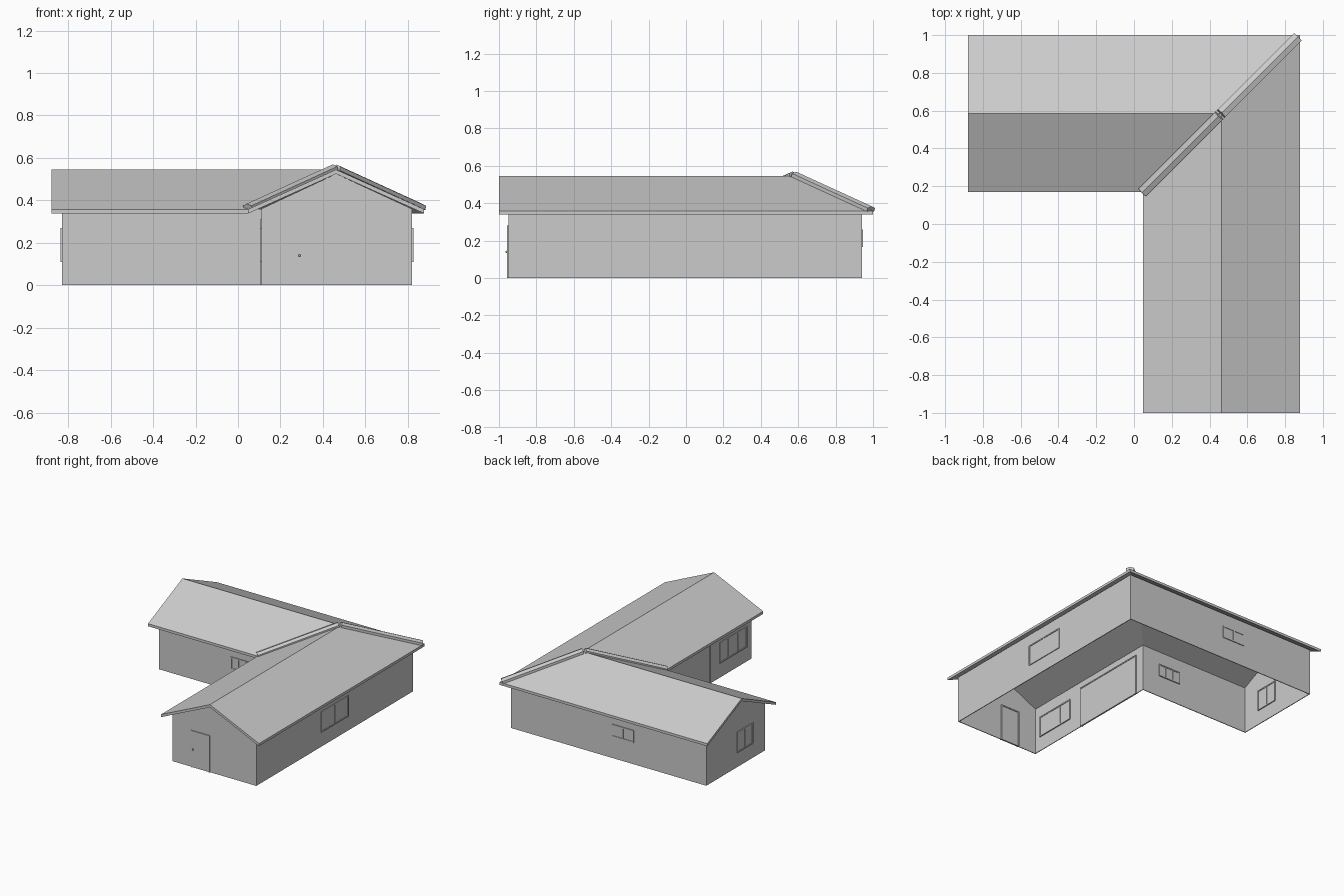
import bpy, bmesh, math
from mathutils import Matrix, Vector

cube = bpy.data.objects.get("Cube")
if cube:
    bpy.data.objects.remove(cube, do_unlink=True)

grey = bpy.data.materials.new("light grey")
grey.use_nodes = True
grey.diffuse_color = (0.6, 0.6, 0.6, 1)
grey.node_tree.nodes["Principled BSDF"].inputs["Base Color"].default_value = grey.diffuse_color


def finish(name, bm, matrix=Matrix()):
    mesh = bpy.data.meshes.new(name)
    bm.to_mesh(mesh)
    bm.free()
    mesh.materials.append(grey)
    obj = bpy.data.objects.new(name, mesh)
    obj.matrix_world = matrix
    bpy.context.collection.objects.link(obj)
    return obj


def add_box(bm, low, high):
    low, high = Vector(low), Vector(high)
    size = Matrix.Diagonal((*(high - low), 1))
    bmesh.ops.create_cube(bm, size=1, matrix=Matrix.Translation((low + high) / 2) @ size)


# Main dimensions: wall faces, ridge centre lines, roof edges
X_END, X_IN, X_OUT = -0.83, 0.11, 0.82
Y_END, Y_IN, Y_OUT = -0.95, 0.23, 0.94
RIDGE_X, RIDGE_Y = 0.4625, 0.585
HALF = 0.415
RIDGE_Z, EAVE_Z, SLAB = 0.545, 0.358, 0.02

# Walls: L-shaped outline with two gable ends, open underneath
outline = [(X_IN, Y_END), (X_OUT, Y_END), (X_OUT, Y_OUT),
           (X_END, Y_OUT), (X_END, Y_IN), (X_IN, Y_IN)]
peaks = {0: (RIDGE_X, Y_END), 3: (X_END, RIDGE_Y)}
bm = bmesh.new()
bottom = [bm.verts.new((x, y, 0)) for x, y in outline]
top = [bm.verts.new((x, y, 0.36)) for x, y in outline]
for i in range(len(outline)):
    j = (i + 1) % len(outline)
    loop = [bottom[i], bottom[j], top[j]]
    if i in peaks:
        loop.append(bm.verts.new((*peaks[i], RIDGE_Z - SLAB)))
    bm.faces.new(loop + [top[i]])
walls = finish("walls", bm)
thick = walls.modifiers.new("thickness", 'SOLIDIFY')
thick.thickness = 0.008
thick.offset = -1

# Roof: inner eave, ridge and outer eave paths lofted, then thickened downward
bm = bmesh.new()
slab_rows = []
for drop in (0, SLAB):
    rows = []
    for offset, z in ((-HALF, EAVE_Z), (0, RIDGE_Z), (HALF, EAVE_Z)):
        x, y = RIDGE_X + offset, RIDGE_Y + offset
        path = [(-0.88, y), (x, y), (x, -1)]
        rows.append([bm.verts.new((px, py, z - drop)) for px, py in path])
    for a, b in zip(rows, rows[1:]):
        for k in range(2):
            bm.faces.new((a[k], a[k + 1], b[k + 1], b[k]))
    slab_rows.append(rows)
upper, lower = slab_rows
rim = [(0, 0), (0, 1), (0, 2), (1, 2), (2, 2), (2, 1), (2, 0), (1, 0)]
for (r, c), (s, d) in zip(rim, rim[1:] + rim[:1]):
    bm.faces.new((upper[r][c], upper[s][d], lower[s][d], lower[r][c]))
bmesh.ops.recalc_face_normals(bm, faces=bm.faces)
finish("roof", bm)


# Capping strips over the valley and the hip
def capping(name, start, end):
    start, end = Vector(start), Vector(end)
    along = (end - start).normalized()
    side = along.cross(Vector((0, 0, 1))).normalized()
    up = side.cross(along)
    profile = [(-0.028, -0.012), (-0.028, 0.007), (0, 0.017), (0.028, 0.007), (0.028, -0.012)]
    bm = bmesh.new()
    ends = [[bm.verts.new(p + side * u + up * v) for u, v in profile] for p in (start, end)]
    bm.faces.new(ends[0])
    bm.faces.new(ends[1])
    for k in range(len(profile)):
        n = (k + 1) % len(profile)
        bm.faces.new((ends[0][k], ends[0][n], ends[1][n], ends[1][k]))
    bmesh.ops.recalc_face_normals(bm, faces=bm.faces)
    finish(name, bm)


capping("valley_capping", (0.045, 0.168, 0.368), (0.45, 0.573, 0.553))
capping("hip_capping", (0.462, 0.585, 0.552), (0.866, 0.989, 0.367))


# Openings: local x runs along the wall and local -y points outward
def opening(name, centre, turn, width, low, high, bars=(), sill=True, knob=False):
    bm = bmesh.new()
    w, t, front, back = width / 2, 0.009, -0.006, 0.014
    add_box(bm, (-w, -0.002, low), (w, 0.01, high))
    for x in (-w, w - t):
        add_box(bm, (x, front, low), (x + t, back, high))
    add_box(bm, (-w, front, high - t), (w, back, high))
    if sill:
        add_box(bm, (-w, front, low), (w, back, low + t))
    for f in bars:
        x = f * width - w
        add_box(bm, (x - t / 2, front + 0.001, low), (x + t / 2, back - 0.001, high))
    if knob:
        ball = Matrix.Translation((0.02 - w, -0.009, (low + high) / 2))
        bmesh.ops.create_uvsphere(bm, u_segments=10, v_segments=6, radius=0.006, matrix=ball)
    place = Matrix.Translation((*centre, 0)) @ Matrix.Rotation(math.radians(turn), 4, 'Z')
    finish(name, bm, place)


opening("front_door", (0.35, Y_END), 0, 0.16, 0, 0.28, sill=False, knob=True)
opening("garage_door", (X_IN, -0.14), -90, 0.61, 0, 0.31, sill=False)
opening("inner_wide_window", (X_IN, -0.725), -90, 0.33, 0.11, 0.27, bars=(0.33, 0.67))
opening("left_window", (X_OUT, -0.005), 90, 0.33, 0.11, 0.27, bars=(0.5,))
opening("right_gable_window", (X_END, 0.475), -90, 0.19, 0.11, 0.27, bars=(0.5,))
opening("front_small_window", (-0.125, Y_IN), 0, 0.19, 0.165, 0.26, bars=(0.33, 0.67))
opening("back_small_window", (-0.125, Y_OUT), 180, 0.19, 0.165, 0.26, bars=(0.5,))
